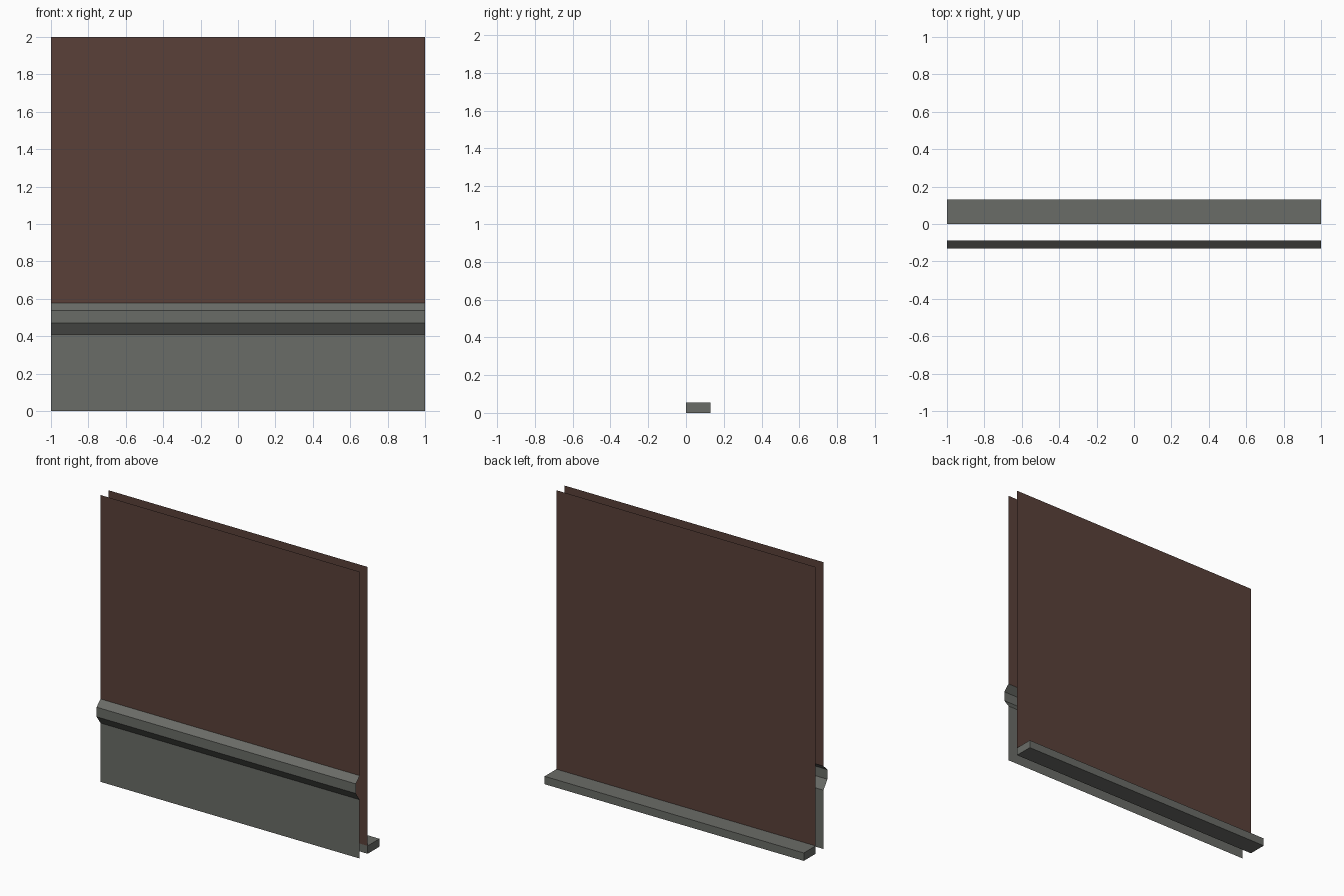
import bpy

if "Cube" in bpy.data.objects:
    bpy.data.objects.remove(bpy.data.objects["Cube"])


def material(name, srgb):
    m = bpy.data.materials.new(name)
    lin = [((c / 255 + 0.055) / 1.055) ** 2.4 for c in srgb]
    m.diffuse_color = (*lin, 1)
    m.use_nodes = True
    m.node_tree.nodes["Principled BSDF"].inputs["Base Color"].default_value = m.diffuse_color
    return m


BROWN = material("dark brown", (90, 64, 57))
GREY = material("warm grey", (106, 108, 103))


def build(name, verts, faces, mat):
    me = bpy.data.meshes.new(name)
    me.from_pydata(verts, [], faces)
    me.materials.append(mat)
    ob = bpy.data.objects.new(name, me)
    bpy.context.collection.objects.link(ob)
    return ob


def sheet(name, profile, mat):
    """Extrude an open (y, z) profile across the full width."""
    verts = [(x, y, z) for y, z in profile for x in (-1, 1)]
    faces = [(2 * i, 2 * i + 1, 2 * i + 3, 2 * i + 2) for i in range(len(profile) - 1)]
    return build(name, verts, faces, mat)


FRONT, RAIL, BASE = -0.087, -0.13, 0.055

# Front skin: grey wainscot with projecting rail, brown wall above
sheet("wainscot_with_rail",
      [(FRONT, 0), (FRONT, 0.41), (RAIL, 0.47), (RAIL, 0.537), (FRONT, 0.578)], GREY)
sheet("front_wall", [(FRONT, 0.578), (FRONT, 2)], BROWN)

# Back skin (faces +y), standing on the baseboard height
sheet("back_wall", [(0, 2), (0, BASE)], BROWN)

# Baseboard on the back side
bpy.ops.mesh.primitive_cube_add(size=1, location=(0, 0.065, BASE / 2))
base = bpy.context.object
base.name = "baseboard"
base.scale = (2, 0.13, BASE)
base.data.materials.append(GREY)
